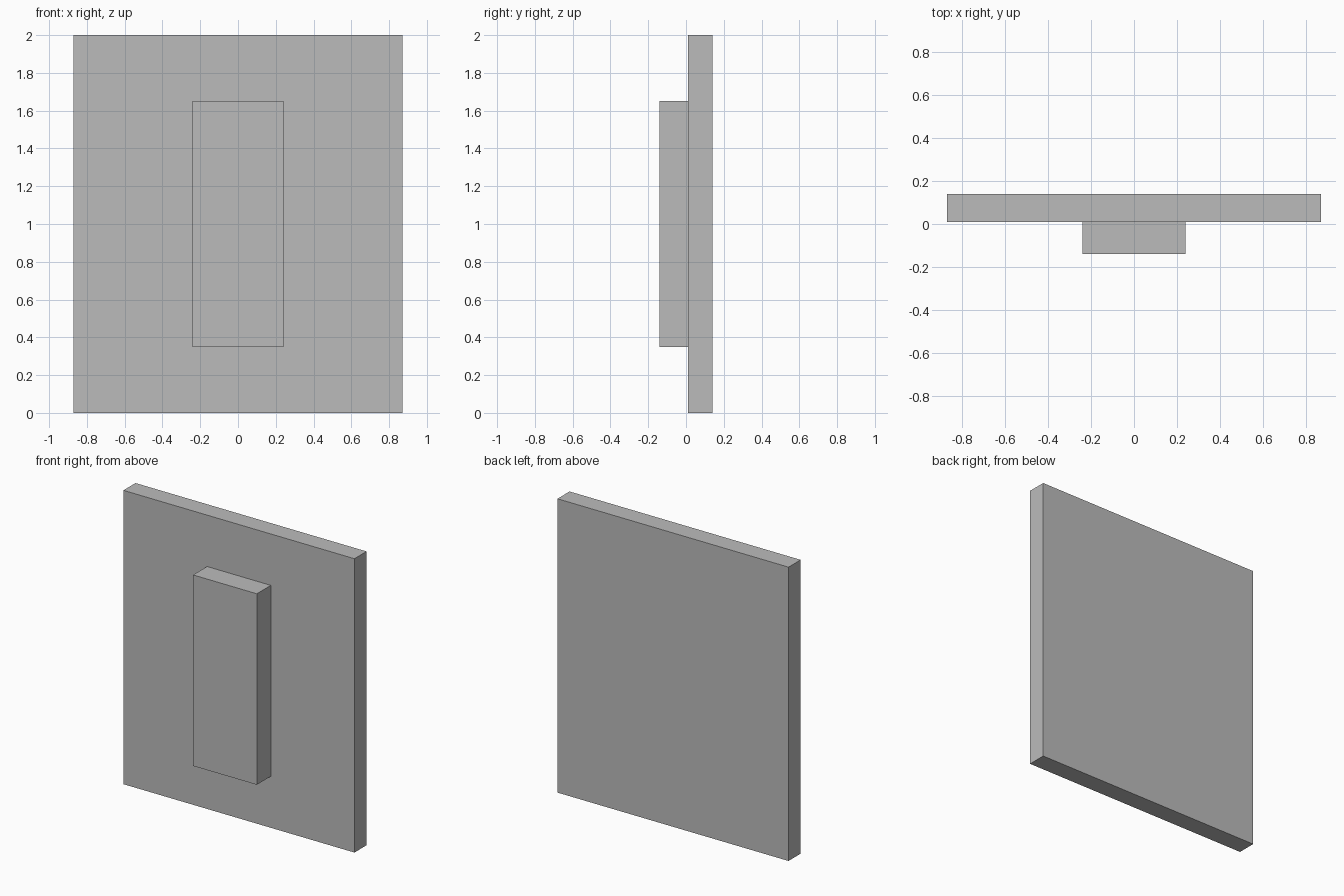
import bpy

cube = bpy.data.objects.get("Cube")
if cube:
    bpy.data.objects.remove(cube, do_unlink=True)

# Single plain grey
GREY = (0.5, 0.5, 0.5, 1.0)
grey = bpy.data.materials.new("plain grey")
grey.use_nodes = True
grey.diffuse_color = GREY
grey.node_tree.nodes["Principled BSDF"].inputs["Base Color"].default_value = GREY


def box(name, low, high):
    """Add a sharp-edged box spanning two opposite corners."""
    centre = [(a + b) / 2 for a, b in zip(low, high)]
    bpy.ops.mesh.primitive_cube_add(size=1, location=centre)
    obj = bpy.context.object
    obj.name = name
    obj.scale = [b - a for a, b in zip(low, high)]
    bpy.ops.object.transform_apply(location=False, rotation=False, scale=True)
    obj.data.materials.append(grey)
    return obj


SEAM = 0.01  # depth where the block meets the panel

# Tall backing panel
box("back_panel", (-0.87, SEAM, 0), (0.87, 0.14, 2))

# Raised block in the middle of the panel's front
box("front_block", (-0.24, -0.14, 0.35), (0.24, SEAM, 1.65))
